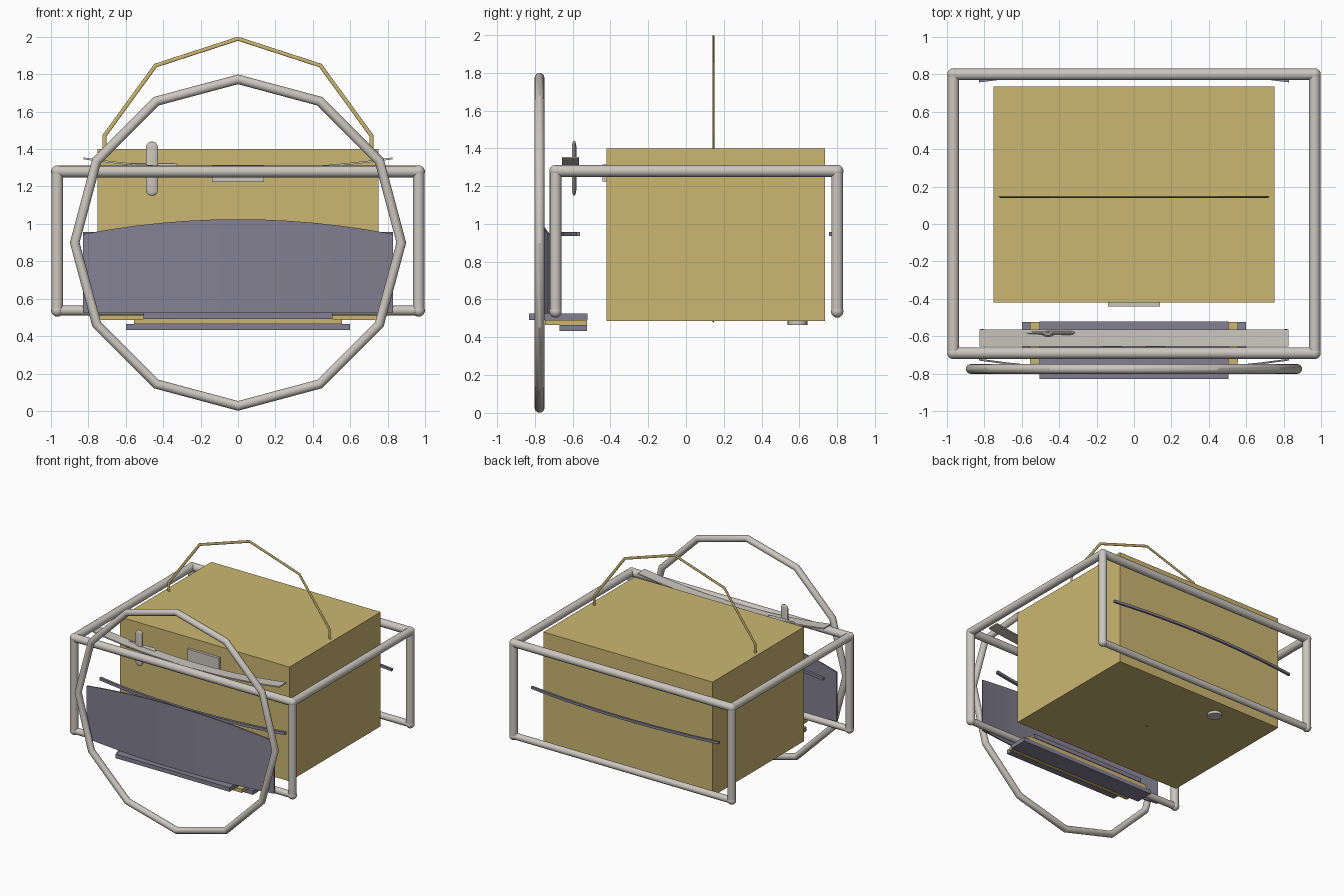
import bpy, bmesh, math
from mathutils import Vector

if "Cube" in bpy.data.objects:
    bpy.data.objects.remove(bpy.data.objects["Cube"], do_unlink=True)


def material(name, rgb):
    m = bpy.data.materials.new(name)
    m.use_nodes = True
    color = (*rgb, 1)
    m.diffuse_color = color
    m.node_tree.nodes["Principled BSDF"].inputs["Base Color"].default_value = color
    return m


TAN = material("tan", (0.60, 0.47, 0.165))
LIGHT = material("light_grey", (0.60, 0.57, 0.52))
SLATE = material("slate_grey", (0.23, 0.22, 0.29))


def finish(name, bm, mat, smooth=False):
    bmesh.ops.recalc_face_normals(bm, faces=bm.faces)
    mesh = bpy.data.meshes.new(name)
    bm.to_mesh(mesh)
    bm.free()
    mesh.materials.append(mat)
    ob = bpy.data.objects.new(name, mesh)
    bpy.context.collection.objects.link(ob)
    if smooth:
        soften(ob)
    return ob


def soften(ob):
    bpy.ops.object.select_all(action="DESELECT")
    ob.select_set(True)
    bpy.context.view_layer.objects.active = ob
    bpy.ops.object.shade_smooth_by_angle(angle=math.radians(28))


def block(name, mat, x, y, z):
    """Box from (low, high) ranges."""
    bm = bmesh.new()
    bmesh.ops.create_cube(bm, size=1)
    for v in bm.verts:
        v.co = [(a + b) / 2 + c * (b - a) for c, (a, b) in zip(v.co, (x, y, z))]
    return finish(name, bm, mat)


def pipe(name, mat, a, b, r):
    """Round bar between two points."""
    a, b = Vector(a), Vector(b)
    bm = bmesh.new()
    bmesh.ops.create_cone(bm, cap_ends=True, segments=16, radius1=r, radius2=r,
                          depth=(b - a).length)
    ob = finish(name, bm, mat, True)
    ob.location = (a + b) / 2
    ob.rotation_euler = (b - a).to_track_quat("Z", "Y").to_euler()
    return ob


def hoop(name, mat, sides, radius, r, y, z, flat=1):
    """Upright faceted ring with a corner at the top."""
    bpy.ops.mesh.primitive_torus_add(
        major_segments=sides, minor_segments=16, major_radius=radius, minor_radius=r,
        location=(0, y, z), rotation=(math.pi / 2, -math.pi / 2, 0))
    ob = bpy.context.object
    ob.name = name
    ob.scale.z = flat
    ob.data.materials.append(mat)
    soften(ob)


def bent_strip(name, mat, half, section, steps=12):
    """Strip along x; section(t) gives y and z ranges, t from -1 to 1."""
    bm = bmesh.new()
    rows = []
    for i in range(steps + 1):
        t = 2 * i / steps - 1
        (y0, y1), (z0, z1) = section(t)
        rows.append([bm.verts.new((half * t, y, z))
                     for y, z in ((y0, z0), (y1, z0), (y1, z1), (y0, z1))])
    for a, b in zip(rows, rows[1:]):
        for k in range(4):
            n = (k + 1) % 4
            bm.faces.new((a[k], a[n], b[n], b[k]))
    bm.faces.new(rows[0])
    bm.faces.new(rows[-1])
    return finish(name, bm, mat, True)


def capsule(name, mat, location, r, half, flat, tilt=0):
    bm = bmesh.new()
    bmesh.ops.create_uvsphere(bm, u_segments=16, v_segments=9, radius=r)
    for v in bm.verts:
        v.co.z += math.copysign(half - r, v.co.z)
        v.co.y *= flat
    ob = finish(name, bm, mat, True)
    ob.location = location
    ob.rotation_euler.y = tilt


# Main box with its latch plate, foot and carrying hoop
block("main_box", TAN, (-0.75, 0.75), (-0.42, 0.735), (0.485, 1.40))
block("latch_plate", LIGHT, (-0.14, 0.14), (-0.442, -0.42), (1.225, 1.315))
pipe("round_foot", LIGHT, (-0.27, 0.59, 0.465), (-0.27, 0.59, 0.49), 0.053)
hoop("carrying_hoop", TAN, 10, 0.75, 0.011, 0.145, 1.24, 0.45)

# Tubular frame: top rectangle, posts, lower bars at front and back
X, FRONT, BACK, TOP, LOW, R = 0.966, -0.69, 0.80, 1.28, 0.537, 0.031
for y, end in ((FRONT, "front"), (BACK, "back")):
    pipe(f"{end}_top_bar", LIGHT, (-X, y, TOP), (X, y, TOP), R)
    pipe(f"{end}_lower_bar", LIGHT, (-X, y, LOW), (X, y, LOW), 0.026)
    for s, side in ((1, "left"), (-1, "right")):
        pipe(f"{end}_{side}_post", LIGHT, (s * X, y, LOW), (s * X, y, TOP), R)
        for z, level in ((TOP, "upper"), (LOW, "lower")):
            capsule(f"{end}_{side}_{level}_joint", LIGHT, (s * X, y, z), 0.033, 0.033, 1)
for s, side in ((1, "left"), (-1, "right")):
    pipe(f"{side}_top_bar", LIGHT, (s * X, FRONT, TOP), (s * X, BACK, TOP), R)

# Large front ring
hoop("front_ring", LIGHT, 12, 0.873, 0.026, -0.775, 0.90)

# Bowed front panel and the bowed rails
def panel(t):
    y = -0.785 + 0.06 * t * t
    return (y - 0.005, y + 0.005), (0.525, 1.025 - 0.08 * t * t)


def front_rail(t):
    y = -0.65 + 0.08 * t * t
    return (y - 0.01, y + 0.01), (0.935, 0.957)


def back_rail(t):
    y = 0.82 - 0.055 * t * t
    return (y - 0.008, y + 0.008), (0.937, 0.957)


def sagging_shelf(t):
    z = 1.29 + 0.06 * t * t
    return (-0.655, -0.565), (z - 0.005, z + 0.005)


bent_strip("front_panel", SLATE, 0.83, panel)
bent_strip("front_rail", SLATE, 0.82, front_rail)
bent_strip("back_rail", SLATE, 0.83, back_rail)
bent_strip("upper_shelf", LIGHT, 0.825, sagging_shelf)

# Cross handle
capsule("handle_upright", LIGHT, (-0.46, -0.592, 1.295), 0.032, 0.145, 0.36)
capsule("handle_crossbar", LIGHT, (-0.46, -0.582, 1.295), 0.032, 0.145, 0.36, math.pi / 2)

# Stacked step plates under the front
block("upper_step", SLATE, (-0.505, 0.505), (-0.83, -0.52), (0.492, 0.525))
block("middle_step", TAN, (-0.555, 0.555), (-0.745, -0.525), (0.464, 0.492))
block("lower_step", SLATE, (-0.60, 0.60), (-0.67, -0.525), (0.432, 0.464))
